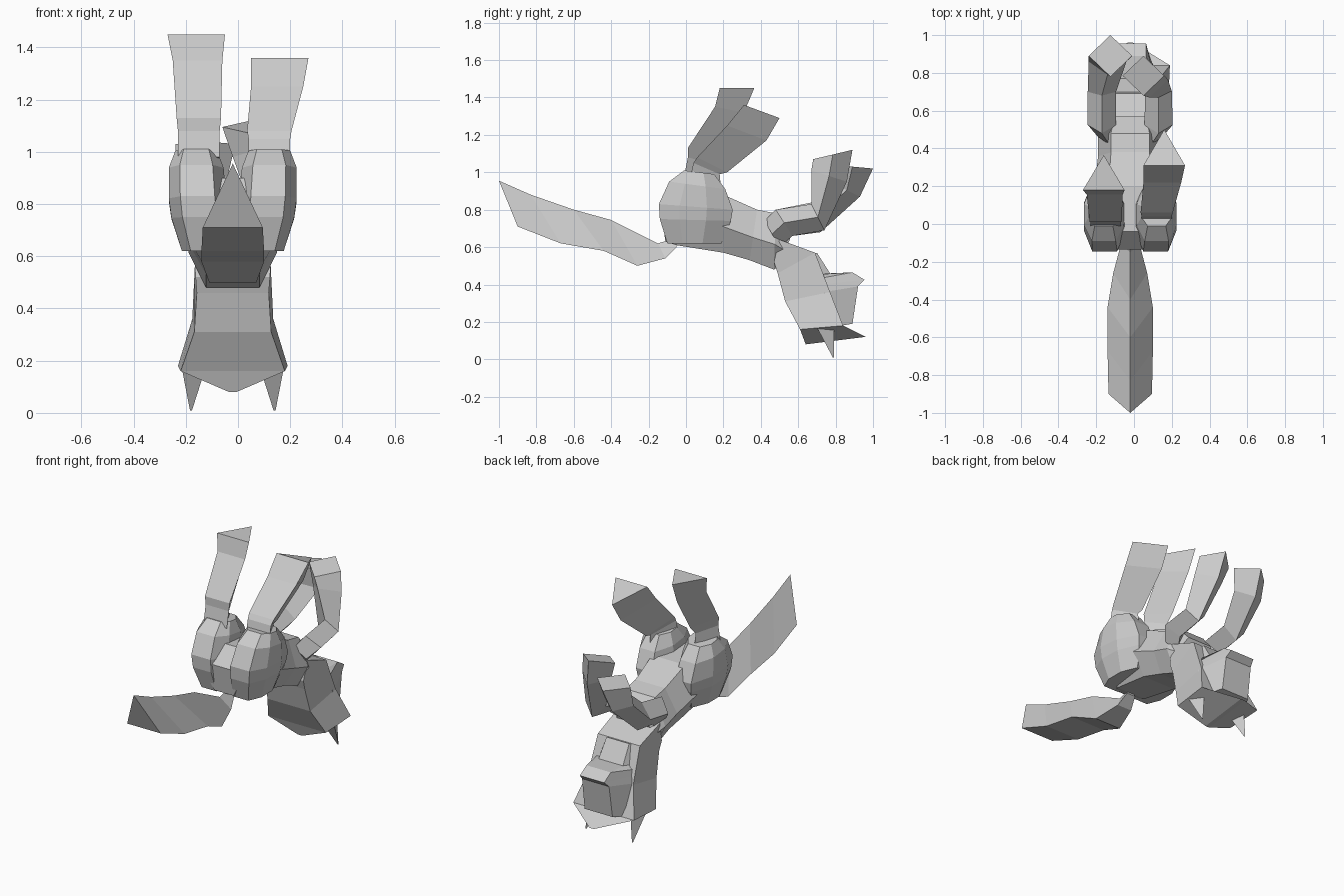
import bpy, bmesh

# Cross-section templates: u = sideways (-1..1), v = along the section (0..1)
TRI = [(-1, 0), (1, 0), (0, 1)]
DIAMOND = [(0, 0), (1, .5), (0, 1), (-1, .5)]
BOX = [(-.95, 0), (.95, 0), (1, 1), (-1, 1)]
WEDGE = [(-1, 0), (1, 0), (.6, 1), (-.6, 1)]
HEX = [(-.6, 0), (.6, 0), (1, .45), (.6, 1), (-.6, 1), (-1, .45)]
OCT = [(-.6, 0), (.6, 0), (1, .28), (1, .65), (.5, 1), (-.5, 1), (-1, .65), (-1, .28)]
CX = -.02


def loft(name, shape, rings):
    """Skin sections given as (x, y0, z0, y1, z1, half_width)."""
    bm = bmesh.new()
    loops = []
    for x, y0, z0, y1, z1, w in rings:
        loops.append([bm.verts.new((x + u * w, y0 + (y1 - y0) * v, z0 + (z1 - z0) * v))
                      for u, v in shape])
    n = len(shape)
    for a, b in zip(loops, loops[1:]):
        for i in range(n):
            j = (i + 1) % n
            bm.faces.new((a[i], a[j], b[j], b[i]))
    bm.faces.new(loops[0])
    bm.faces.new(loops[-1])
    bmesh.ops.recalc_face_normals(bm, faces=bm.faces)
    me = bpy.data.meshes.new(name)
    bm.to_mesh(me)
    bm.free()
    ob = bpy.data.objects.new(name, me)
    bpy.context.collection.objects.link(ob)
    return ob


# Torso lying on its back, from rump to neck
loft("torso", HEX, [
    (CX, -.11, .63, -.135, .80, .11),
    (CX, -.05, .61, -.04, .90, .17),
    (CX, .20, .57, .20, .88, .19),
    (CX, .34, .53, .38, .80, .17),
    (CX, .47, .48, .48, .78, .17),
    (CX, .50, .50, .57, .68, .14)])

# Bushy tail with a ridge along the top
loft("tail", TRI, [
    (CX, -.05, .60, -.05, .65, .03),
    (CX, -.11, .54, -.15, .62, .05),
    (CX, -.26, .50, -.40, .745, .09),
    (CX, -.44, .58, -.60, .80, .12),
    (CX, -.67, .62, -.83, .88, .12),
    (CX, -.90, .71, -1.0, .955, .115)])

# Head hanging down from the neck
loft("head", BOX, [
    (CX, .47, .52, .50, .64, .15),
    (CX, .49, .46, .69, .57, .145),
    (CX, .53, .31, .77, .36, .155),
    (CX, .61, .16, .84, .18, .21),
    (CX, .64, .08, .96, .12, .015)])
loft("muzzle", WEDGE, [
    (CX, .62, .54, .70, .57, .13),
    (CX, .66, .45, .77, .46, .14),
    (CX, .70, .43, .89, .465, .14),
    (CX, .72, .40, .955, .425, .14),
    (CX, .74, .36, .92, .39, .155),
    (CX, .77, .17, .89, .19, .16)])

for side, s in (("left", -1), ("right", 1)):
    # Ears
    loft(side + "_ear", TRI, [
        (CX + s * .15, .70, .17, .79, .17, .045),
        (CX + s * .16, .785, .01, .79, .01, .004)])
    # Thighs, stacked from the back up to the hock
    loft(side + "_thigh", OCT, [
        (CX + s * .11, -.10, .62, .19, .62, .085),
        (CX + s * .13, -.14, .75, .24, .74, .105),
        (CX + s * .135, -.145, .83, .25, .80, .11),
        (CX + s * .14, -.09, .95, .21, .91, .105),
        (CX + s * .14, -.01, 1.01, .15, .99, .08)])

# Hind feet: flat sole, ridge on the far side, posed separately
loft("left_hind_foot", TRI, [
    (-.15, -.01, .98, .14, .92, .08),
    (-.15, .01, 1.08, .12, 1.05, .08),
    (-.15, .01, 1.13, .17, 1.10, .085),
    (-.155, .155, 1.35, .31, 1.32, .095),
    (-.16, .18, 1.45, .365, 1.45, .11)])
loft("right_hind_foot", TRI, [
    (.12, .02, .96, .19, .88, .08),
    (.12, .04, 1.05, .18, .99, .08),
    (.12, .06, 1.08, .22, 1.00, .085),
    (.15, .22, 1.25, .43, 1.17, .10),
    (.16, .31, 1.36, .50, 1.29, .11)])

# Front legs: shoulder, bent elbow, diamond paw
loft("left_front_leg", DIAMOND, [
    (-.13, .50, .60, .42, .74, .06),
    (-.17, .57, .66, .48, .80, .075),
    (-.17, .72, .68, .68, .84, .075),
    (-.14, .93, .87, .79, .94, .10),
    (-.125, 1.0, 1.02, .78, 1.04, .115)])
loft("right_front_leg", DIAMOND, [
    (.09, .50, .60, .42, .74, .06),
    (.13, .57, .66, .48, .80, .075),
    (.13, .74, .69, .67, .83, .07),
    (.08, .86, .95, .67, 1.01, .10),
    (.05, .89, 1.12, .68, 1.07, .11)])
